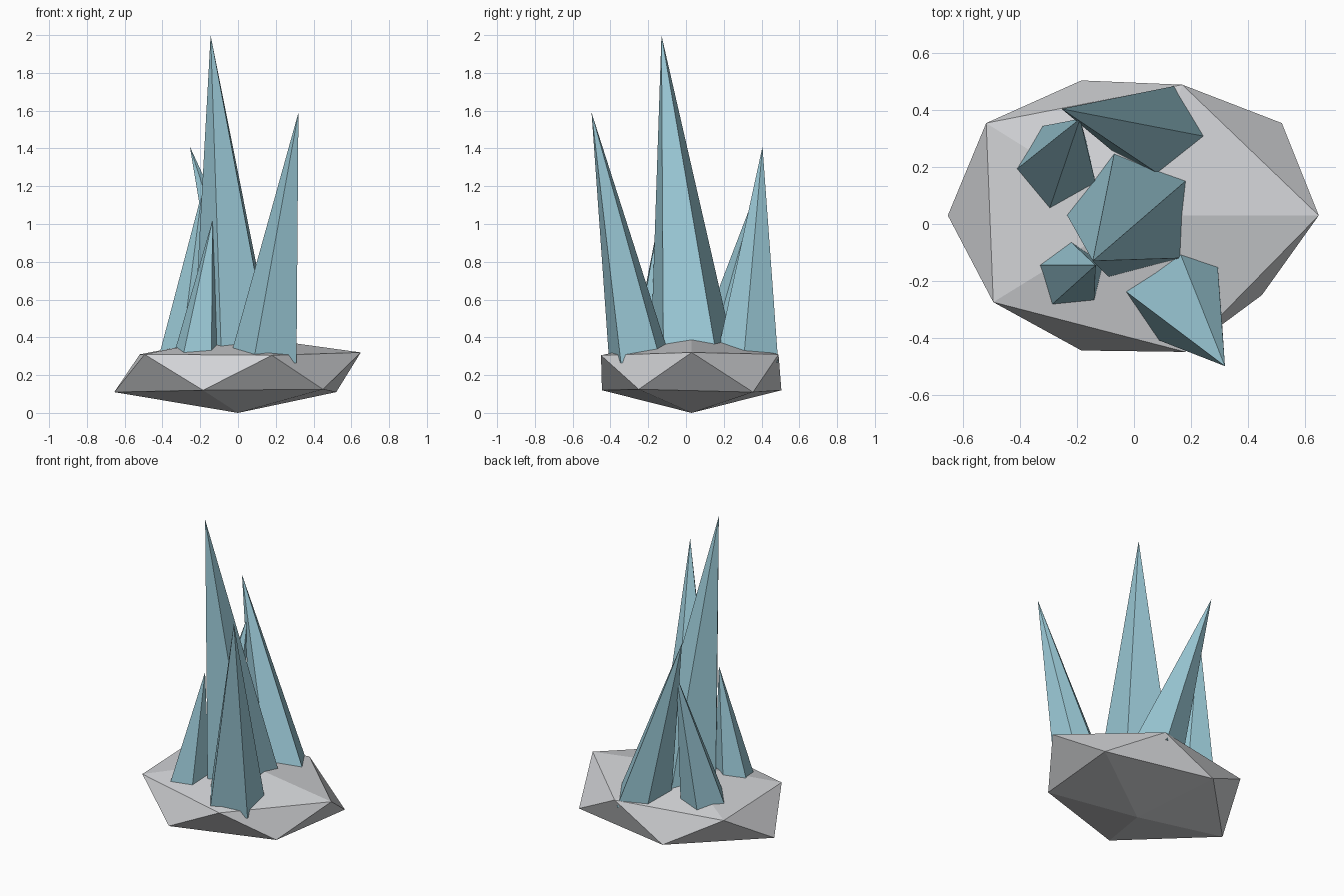
import bpy
import bmesh
from math import hypot
from mathutils import Vector

cube = bpy.data.objects.get("Cube")
if cube:
    bpy.data.objects.remove(cube, do_unlink=True)


def make_material(name, colour):
    mat = bpy.data.materials.new(name)
    mat.use_nodes = True
    mat.diffuse_color = (*colour, 1)
    mat.node_tree.nodes["Principled BSDF"].inputs["Base Color"].default_value = (*colour, 1)
    return mat


def finish(bm, name, material):
    """Turn a bmesh into a flat-shaded object with one colour."""
    bmesh.ops.recalc_face_normals(bm, faces=bm.faces)
    mesh = bpy.data.meshes.new(name)
    bm.to_mesh(mesh)
    bm.free()
    mesh.materials.append(material)
    obj = bpy.data.objects.new(name, mesh)
    bpy.context.collection.objects.link(obj)
    return obj


def fan(bm, apex, ring):
    """Join a ring of vertices to one apex with triangles."""
    for i, vert in enumerate(ring):
        bm.faces.new((apex, vert, ring[(i + 1) % len(ring)]))


def rock_height(x, y):
    """Approximate height of the rock's shallow upper surface."""
    return 0.41 - 0.1 * hypot(x / 0.6, (y - 0.03) / 0.47)


stone = make_material("pale grey stone", (0.64, 0.65, 0.67))
crystal = make_material("ice blue crystal", (0.33, 0.59, 0.68))

# Rock: two staggered rings of five corners, closed by a top and a bottom point
upper_ring = [(0.65, 0.03, 0.32), (0.17, 0.49, 0.31), (-0.52, 0.355, 0.31),
              (-0.495, -0.275, 0.31), (0.18, -0.45, 0.305)]
lower_ring = [(0.52, 0.355, 0.11), (-0.185, 0.505, 0.12), (-0.655, 0.03, 0.11),
              (-0.185, -0.445, 0.12), (0.45, -0.25, 0.125)]
bm = bmesh.new()
upper = [bm.verts.new(p) for p in upper_ring]
lower = [bm.verts.new(p) for p in lower_ring]
fan(bm, bm.verts.new((0, 0.03, 0.41)), upper)
fan(bm, bm.verts.new((0, 0.03, 0)), lower)
for i in range(5):
    j = (i + 1) % 5
    bm.faces.new((upper[i], lower[i], upper[j]))
    bm.faces.new((lower[i], lower[j], upper[j]))
finish(bm, "rock_base", stone)


def make_spike(name, tip, corners):
    """Five-sided leaning spike whose foot is sunk slightly into the rock."""
    tip = Vector(tip)
    bm = bmesh.new()
    ring = []
    for x, y in corners:
        surface = Vector((x, y, rock_height(x, y)))
        ring.append(bm.verts.new(tip.lerp(surface, 1.04)))
    fan(bm, bm.verts.new(tip), ring)
    bm.faces.new(ring)
    finish(bm, name, crystal)


# Crystal spikes: tip, then the corners where each one leaves the rock
make_spike("tall_centre_spike", (-0.145, -0.13, 2),
           [(0.18, 0.15), (-0.07, 0.245), (-0.235, 0.03), (-0.09, -0.185), (0.16, -0.12)])
make_spike("front_left_spike", (0.32, -0.5, 1.59),
           [(0.295, -0.155), (0.165, -0.11), (-0.025, -0.24), (0.09, -0.41), (0.31, -0.35)])
make_spike("back_spike", (-0.255, 0.405, 1.41),
           [(0.14, 0.485), (-0.03, 0.43), (-0.08, 0.26), (0.08, 0.18), (0.24, 0.31)])
make_spike("back_right_spike", (-0.19, 0.37, 1.17),
           [(-0.17, 0.3), (-0.32, 0.345), (-0.41, 0.195), (-0.295, 0.06), (-0.135, 0.145)])
make_spike("small_front_right_spike", (-0.135, -0.145, 1.02),
           [(-0.11, -0.14), (-0.22, -0.065), (-0.33, -0.145), (-0.285, -0.28), (-0.14, -0.265)])
